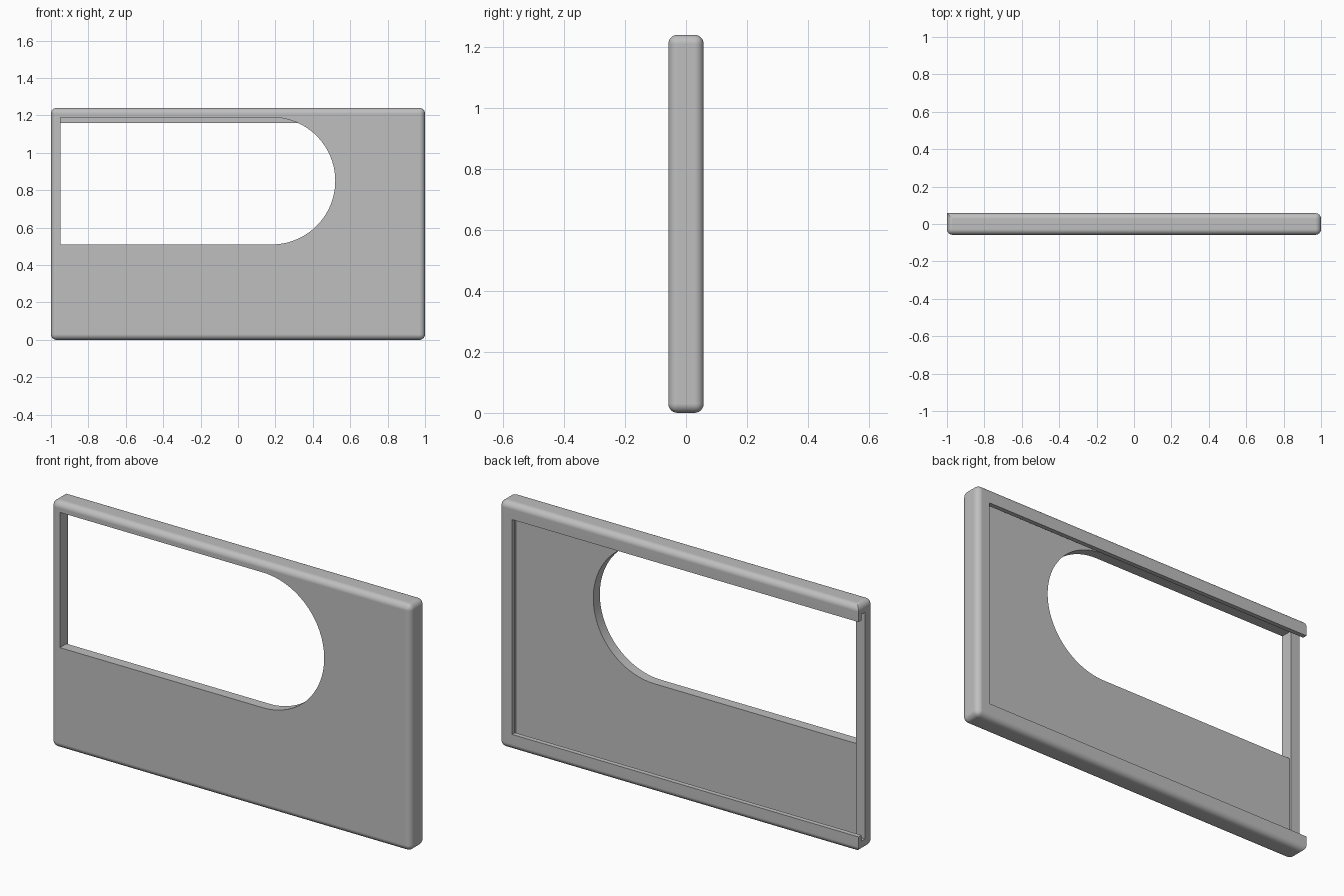
import bpy, bmesh, math

old = bpy.data.objects.get("Cube")
if old:
    bpy.data.objects.remove(old, do_unlink=True)

# Main sizes
HEIGHT, HALF_DEPTH, WALL, ROUND = 1.24, 0.058, 0.05, 0.03
FLOOR, SILL, LIP = -0.006, 0.006, 0.034

grey = bpy.data.materials.new("plain_grey")
grey.use_nodes = True
colour = (0.52, 0.52, 0.52, 1)
grey.diffuse_color = colour
grey.node_tree.nodes["Principled BSDF"].inputs["Base Color"].default_value = colour


def prism(name, outline, y0, y1):
    """Extrude an x-z outline from y0 to y1."""
    bm = bmesh.new()
    face = bm.faces.new([bm.verts.new((x, y0, z)) for x, z in outline])
    grown = bmesh.ops.extrude_face_region(bm, geom=[face])["geom"]
    for v in grown:
        if isinstance(v, bmesh.types.BMVert):
            v.co.y = y1
    bmesh.ops.recalc_face_normals(bm, faces=bm.faces[:])
    mesh = bpy.data.meshes.new(name)
    bm.to_mesh(mesh)
    bm.free()
    mesh.materials.append(grey)
    obj = bpy.data.objects.new(name, mesh)
    bpy.context.collection.objects.link(obj)
    return obj


def rect(x0, x1, z0, z1):
    return [(x0, z0), (x1, z0), (x1, z1), (x0, z1)]


# Rounded outer body; the rear edge at the open end stays square
holder = prism("card_holder", rect(-1, 1, 0, HEIGHT), -HALF_DEPTH, HALF_DEPTH)
bm = bmesh.new()
bm.from_mesh(holder.data)
edges = [e for e in bm.edges
         if not all(v.co.x < 0 and v.co.y > 0 for v in e.verts)]
bmesh.ops.bevel(bm, geom=edges, offset=ROUND, segments=6, profile=0.5,
                affect='EDGES', clamp_overlap=True)
bm.to_mesh(holder.data)
bm.free()

# Window outline: square at one end, half round at the other
radius, cx, cz = 0.34, 0.18, 0.85
window = [(-0.95, cz + radius), (-0.95, cz - radius)]
for i in range(49):
    a = math.pi * (i / 48 - 0.5)
    window.append((cx + radius * math.cos(a), cz + radius * math.sin(a)))

# Card pocket, open end above the sill, rear opening between the lips, window
top = HEIGHT - WALL
cutters = [
    prism("pocket_cutter", rect(-0.95, 0.95, WALL, top), FLOOR, LIP),
    prism("open_end_cutter", rect(-1.1, -0.9, WALL, top), SILL, LIP),
    prism("rear_cutter", rect(-1.1, 0.926, 0.08, 1.16), 0.02, 0.1),
    prism("window_cutter", window, -0.1, 0.02),
]
bpy.ops.object.select_all(action='DESELECT')
bpy.context.view_layer.objects.active = holder
holder.select_set(True)
for cutter in cutters:
    cutter.hide_render = True
    mod = holder.modifiers.new(cutter.name, 'BOOLEAN')
    mod.operation, mod.solver, mod.object = 'DIFFERENCE', 'EXACT', cutter
    bpy.ops.object.modifier_apply(modifier=mod.name)
    bpy.data.objects.remove(cutter, do_unlink=True)

# Smooth rounds with crisp cut edges
bpy.ops.object.shade_smooth_by_angle(angle=math.radians(30))
weighted = holder.modifiers.new("even_shading", 'WEIGHTED_NORMAL')
weighted.keep_sharp = True
